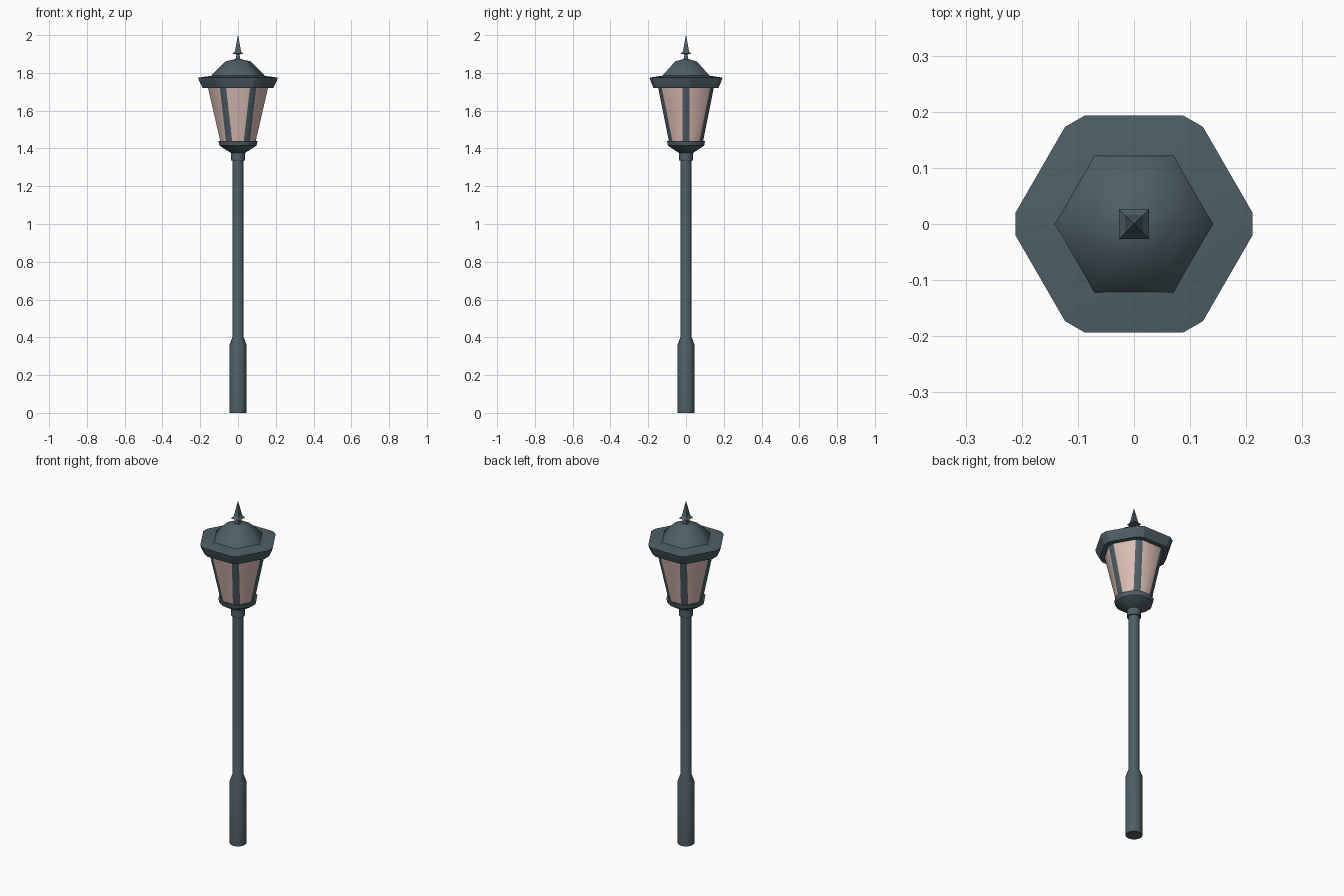
import bpy, bmesh, math

if "Cube" in bpy.data.objects:
    bpy.data.objects.remove(bpy.data.objects["Cube"])

def material(name, col):
    m = bpy.data.materials.new(name)
    m.diffuse_color = (*col, 1)
    m.use_nodes = True
    m.node_tree.nodes["Principled BSDF"].inputs["Base Color"].default_value = m.diffuse_color
    return m

METAL = material("slate_metal", (0.076, 0.115, 0.135))
GLASS = material("pale_pink_glass", (0.73, 0.52, 0.47))

def ngon(r, n, turn=0.0):
    return [(r * math.cos(turn + 2 * math.pi * i / n),
             r * math.sin(turn + 2 * math.pi * i / n)) for i in range(n)]

def cut_hexagon(apothem, hw):
    """Hexagon with corners towards +-x, each corner cut to a face 2*hw wide."""
    c = apothem * 2 / math.sqrt(3) - hw / math.sqrt(3)
    pts = []
    for i in range(6):
        a = math.radians(60 * i)
        for s in (-hw, hw):
            pts.append((c * math.cos(a) - s * math.sin(a),
                        c * math.sin(a) + s * math.cos(a)))
    return pts

def loft(name, rings, angle=40, mat=METAL):
    """Skin a stack of (points, z) rings and cap both ends."""
    bm = bmesh.new()
    loops = [[bm.verts.new((x, y, z)) for x, y in pts] for pts, z in rings]
    for lo, hi in zip(loops, loops[1:]):
        n = len(lo)
        for i in range(n):
            j = (i + 1) % n
            bm.faces.new((lo[i], lo[j], hi[j], hi[i]))
    bm.faces.new(loops[0][::-1])
    bm.faces.new(loops[-1])
    bm.normal_update()
    me = bpy.data.meshes.new(name)
    bm.to_mesh(me)
    bm.free()
    me.materials.append(mat)
    ob = bpy.data.objects.new(name, me)
    bpy.context.collection.objects.link(ob)
    if angle:
        bpy.ops.object.select_all(action='DESELECT')
        ob.select_set(True)
        bpy.context.view_layer.objects.active = ob
        bpy.ops.object.shade_smooth_by_angle(angle=math.radians(angle))
    return ob

# Post: thick base, shoulder and slim shaft
loft("post", [(ngon(r, 16), z) for r, z in
              ((0.045, 0), (0.045, 0.36), (0.03, 0.40), (0.03, 1.345))])

# Collar under the lantern
loft("collar", [(ngon(0.038, 12, math.pi / 12), z) for z in (1.335, 1.385)])

# Cup that holds the lantern
loft("lantern_cup", [(cut_hexagon(a, h), z) for a, h, z in
     ((0.036, 0.010, 1.375), (0.096, 0.022, 1.415), (0.101, 0.022, 1.44))], 35)

# Lantern body: glass panes with metal bars on the cut corners
body = loft("lantern_body", [(cut_hexagon(0.09, 0.019), 1.435),
                             (cut_hexagon(0.148, 0.019), 1.725)], 40, GLASS)
body.data.materials.append(METAL)
for p in body.data.polygons:
    corner = math.cos(6 * math.atan2(p.center.y, p.center.x)) > 0
    if abs(p.normal.z) > 0.9 or corner:
        p.material_index = 1

# Roof brim
loft("roof_brim", [(cut_hexagon(a, 0.02), z) for a, z in
                   ((0.172, 1.72), (0.187, 1.755), (0.193, 1.775), (0.12, 1.786))], 25)

# Roof dome
loft("roof_dome", [(ngon(r, 6), z) for r, z in
                   ((0.143, 1.78), (0.137, 1.792), (0.066, 1.861), (0.015, 1.873))], 65)

# Square spike finial
loft("finial", [(ngon(r * math.sqrt(2), 4, math.pi / 4), z) for r, z in
                ((0.014, 1.865), (0.008, 1.897), (0.027, 1.902),
                 (0.016, 1.916), (0.0005, 2.0))], 0)
